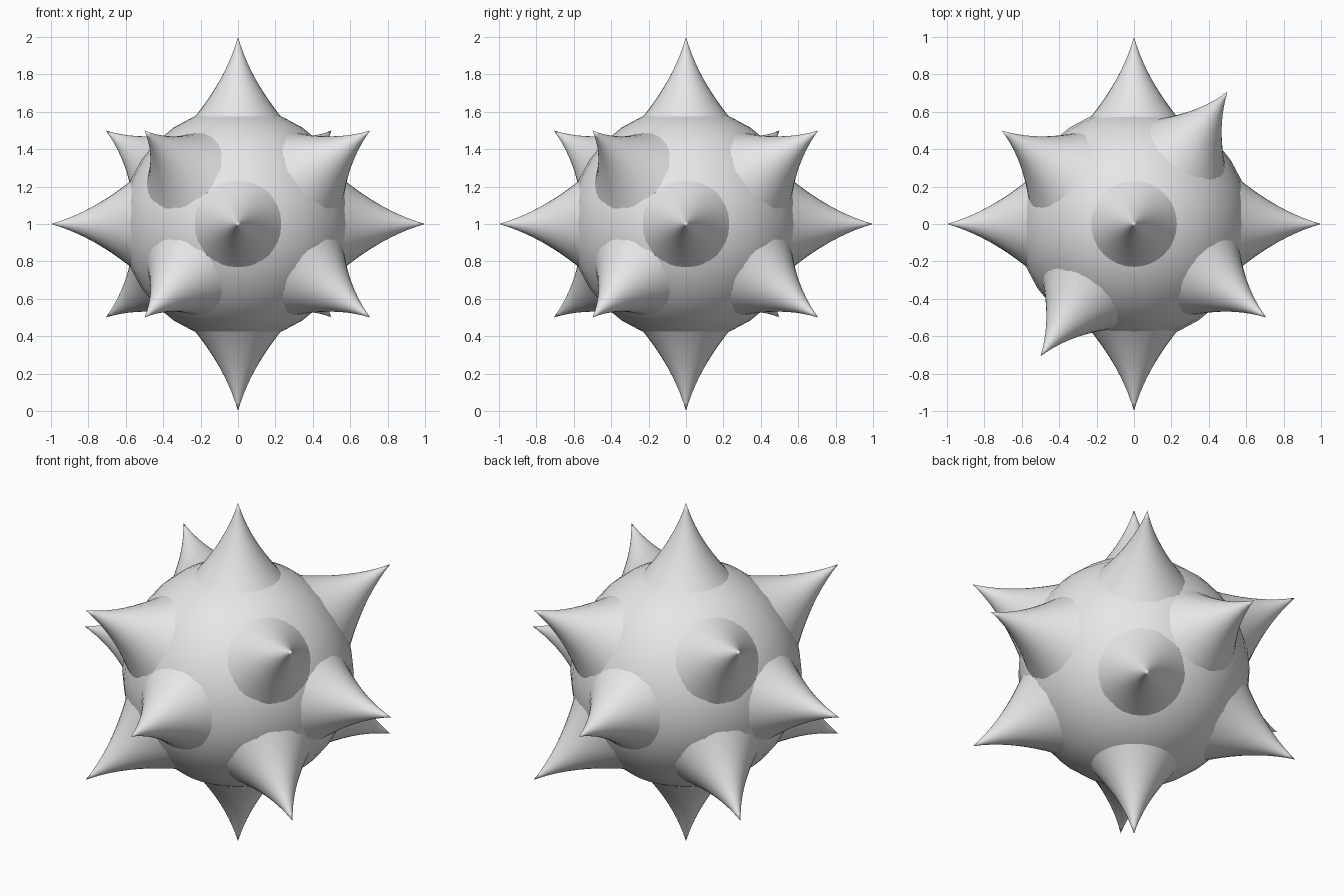
import bpy
import bmesh
import math
from mathutils import Vector

if "Cube" in bpy.data.objects:
    bpy.data.objects.remove(bpy.data.objects["Cube"], do_unlink=True)

CENTRE = Vector((0, 0, 1))
SIDES = 32
STEPS = 10
DEPTH = 0.46   # tip to hidden base

# Single pale grey material
grey = bpy.data.materials.new("pale_grey")
grey.use_nodes = True
grey.diffuse_color = (0.8, 0.8, 0.8, 1)
grey.node_tree.nodes["Principled BSDF"].inputs["Base Color"].default_value = (0.8, 0.8, 0.8, 1)


def add_object(name, bm):
    """Turn a bmesh into a smooth grey object at the centre."""
    bmesh.ops.recalc_face_normals(bm, faces=bm.faces)
    for face in bm.faces:
        face.smooth = True
    mesh = bpy.data.meshes.new(name)
    bm.to_mesh(mesh)
    bm.free()
    mesh.materials.append(grey)
    obj = bpy.data.objects.new(name, mesh)
    obj.location = CENTRE
    bpy.context.collection.objects.link(obj)
    return obj


def add_spike(name, direction):
    """Flared spike: a concave profile spun round its axis, tip one unit out."""
    bm = bmesh.new()
    tip = bm.verts.new((0, 0, 1))
    previous = None
    for step in range(1, STEPS + 1):
        d = DEPTH * step / STEPS
        radius = 0.28 * d + 0.61 * d * d
        angles = [math.tau * i / SIDES for i in range(SIDES)]
        ring = [bm.verts.new((radius * math.cos(a), radius * math.sin(a), 1 - d))
                for a in angles]
        for i in range(SIDES):
            j = (i + 1) % SIDES
            if previous:
                bm.faces.new((previous[i], ring[i], ring[j], previous[j]))
            else:
                bm.faces.new((tip, ring[i], ring[j]))
        previous = ring
    obj = add_object(name, bm)
    obj.rotation_euler = Vector(direction).to_track_quat('Z', 'Y').to_euler()


# Round body
body = bmesh.new()
bmesh.ops.create_uvsphere(body, u_segments=32, v_segments=16, radius=0.62)
add_object("body", body)

# Spikes along the axes
axis_spikes = {
    "left": (1, 0, 0), "right": (-1, 0, 0), "back": (0, 1, 0),
    "front": (0, -1, 0), "top": (0, 0, 1), "bottom": (0, 0, -1),
}
for side, direction in axis_spikes.items():
    add_spike(side + "_spike", direction)

# Slanted spikes: four quarter turns, above and below the middle
start = math.atan2(-0.5, math.sqrt(0.5))
for level, height in (("upper", 0.5), ("lower", -0.5)):
    reach = math.sqrt(1 - height * height)
    for turn, corner in enumerate(("front_left", "back_left", "back_right", "front_right")):
        angle = start + turn * math.pi / 2
        add_spike(f"{level}_{corner}_spike",
                  (reach * math.cos(angle), reach * math.sin(angle), height))
